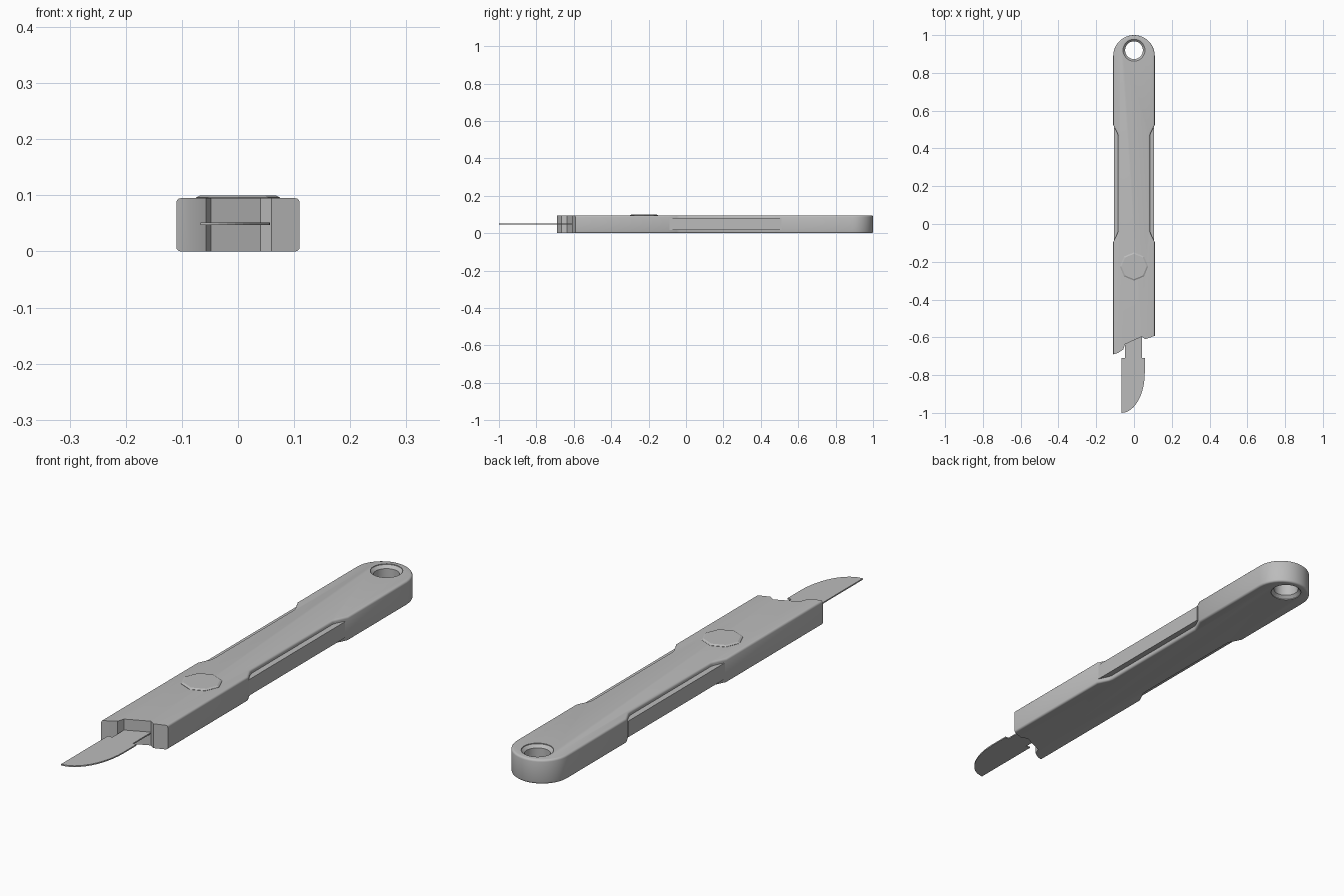
import bpy, bmesh, math

cube = bpy.data.objects.get("Cube")
if cube:
    bpy.data.objects.remove(cube, do_unlink=True)

H = 0.095      # handle thickness
W = 0.11       # handle half width
WAIST = 0.084  # half width at the grip recess

steel = bpy.data.materials.new("satin_grey")
steel.use_nodes = True
colour = (0.5, 0.5, 0.5, 1)
steel.diffuse_color = colour
steel.node_tree.nodes["Principled BSDF"].inputs["Base Color"].default_value = colour


def make(name, bm):
    bmesh.ops.recalc_face_normals(bm, faces=bm.faces)
    mesh = bpy.data.meshes.new(name)
    bm.to_mesh(mesh)
    bm.free()
    ob = bpy.data.objects.new(name, mesh)
    mesh.materials.append(steel)
    bpy.context.collection.objects.link(ob)
    return ob


def prism(name, outline, z0, z1, bevel=0):
    """Extrude a flat outline upward, optionally rounding its rims."""
    bm = bmesh.new()
    base = bm.faces.new([bm.verts.new((x, y, z0)) for x, y in outline])
    top = bmesh.ops.extrude_face_region(bm, geom=[base])["geom"]
    for v in top:
        if isinstance(v, bmesh.types.BMVert):
            v.co.z = z1
    if bevel:
        rims = [e for e in bm.edges if abs(e.verts[0].co.z - e.verts[1].co.z) < 1e-6]
        bmesh.ops.bevel(bm, geom=rims, offset=bevel, segments=3, profile=0.5,
                        affect='EDGES', clamp_overlap=True)
    return make(name, bm)


def lathe(name, profile, sides, centre_y):
    """Capped stack of rings around a vertical axis."""
    bm = bmesh.new()
    rings = []
    for r, z in profile:
        rings.append([bm.verts.new((r * math.cos(math.tau * i / sides),
                                    centre_y + r * math.sin(math.tau * i / sides), z))
                      for i in range(sides)])
    for a, b in zip(rings, rings[1:]):
        for i in range(sides):
            j = (i + 1) % sides
            bm.faces.new((a[i], a[j], b[j], b[i]))
    bm.faces.new(rings[0])
    bm.faces.new(rings[-1])
    return make(name, bm)


def cut(target, cutter):
    cutter.hide_render = True
    mod = target.modifiers.new("cut", 'BOOLEAN')
    mod.operation = 'DIFFERENCE'
    mod.solver = 'EXACT'
    mod.object = cutter
    bpy.context.view_layer.objects.active = target
    bpy.ops.object.modifier_apply(modifier=mod.name)
    bpy.data.objects.remove(cutter, do_unlink=True)


def smooth(ob, angle=35):
    bpy.ops.object.select_all(action='DESELECT')
    ob.select_set(True)
    bpy.context.view_layer.objects.active = ob
    bpy.ops.object.shade_smooth_by_angle(angle=math.radians(angle))


# Handle: rounded tail, waisted grip, square front trimmed afterwards
right_side = [(W, -0.8), (W, -0.095), (WAIST + 0.004, -0.05), (WAIST, -0.035),
              (WAIST, 0.465), (WAIST + 0.004, 0.48), (W, 0.525)]
tail = [(W * math.cos(math.pi * i / 20), 1 - W + W * math.sin(math.pi * i / 20))
        for i in range(21)]
left_side = [(-x, y) for x, y in reversed(right_side)]
handle = prism("handle", right_side + tail + left_side, 0, H, bevel=0.008)

# Stepped front end
front = [(-0.2, -0.69), (-W, -0.69), (-0.085, -0.683), (-0.057, -0.665),
         (-0.048, -0.637), (0.04, -0.597), (0.06, -0.61), (W, -0.592),
         (0.2, -0.592), (0.2, -0.9), (-0.2, -0.9)]
cut(handle, prism("front_cutter", front, -0.1, 0.2))

# Countersunk hanging hole
hole = [(0.058, -0.02), (0.058, 0.003), (0.047, 0.014),
        (0.047, H - 0.014), (0.058, H - 0.003), (0.058, H + 0.02)]
cut(handle, lathe("hole_cutter", hole, 32, 0.92))
smooth(handle)

# Side grips filling the waist between the rims
for side, name in ((1, "left_grip"), (-1, "right_grip")):
    pad = [(side * x, y) for x, y in ((0.06, -0.09), (0.107, -0.09),
                                      (0.107, 0.51), (0.06, 0.51))]
    prism(name, pad, 0.017, 0.08)

# Faceted pivot button
lathe("button", [(0.075, H - 0.01), (0.075, H + 0.001), (0.067, H + 0.005)], 8, -0.225)

# Thin blade with shoulders and curved cutting edge
edge = [(0.057 - 0.124 * (1 - math.cos(t)), -0.79 - 0.21 * math.sin(t))
        for t in (math.pi / 2 * i / 12 for i in range(13))]
blade = [(-0.048, -0.55), (-0.048, -0.71), (-0.067, -0.71)] + edge[::-1]
blade += [(0.057, -0.71), (0.042, -0.71), (0.042, -0.55)]
prism("blade", blade, 0.047, 0.052)
